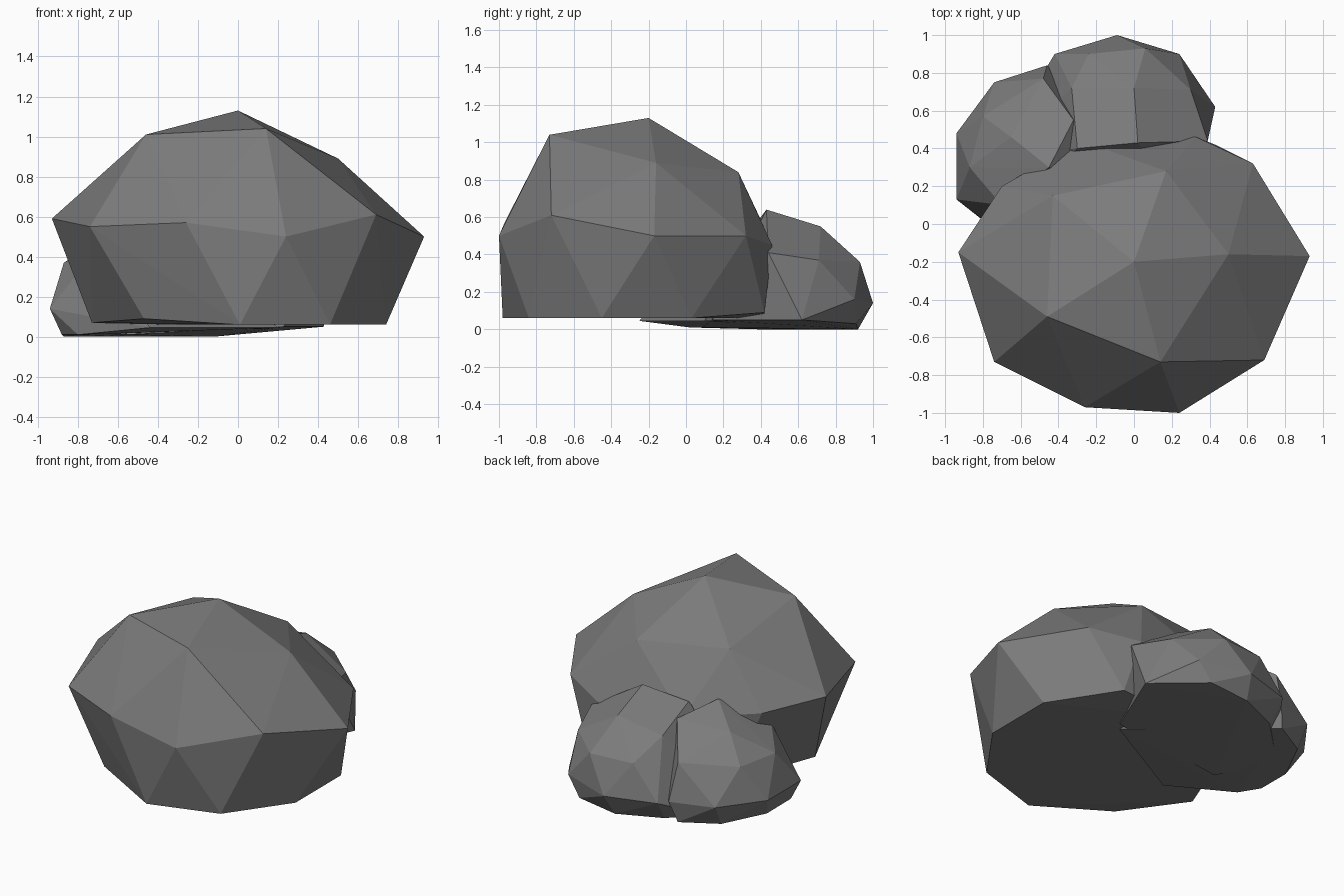
import bpy
import bmesh

# Remove the default cube
default_cube = bpy.data.objects.get("Cube")
if default_cube:
    bpy.data.objects.remove(default_cube, do_unlink=True)

# One stone colour for every boulder
stone = bpy.data.materials.new("grey_stone")
stone.use_nodes = True
stone_colour = (0.2, 0.2, 0.2, 1.0)
stone.diffuse_color = stone_colour
shader = next(n for n in stone.node_tree.nodes if n.type == 'BSDF_PRINCIPLED')
shader.inputs["Base Color"].default_value = stone_colour
shader.inputs["Roughness"].default_value = 0.9


def make_boulder(name, corners):
    """Wrap a flat-faceted convex stone around its chiselled corner points."""
    bm = bmesh.new()
    for corner in corners:
        bm.verts.new(corner)
    bmesh.ops.convex_hull(bm, input=list(bm.verts))
    loose = [v for v in bm.verts if not v.link_faces]
    bmesh.ops.delete(bm, geom=loose, context='VERTS')
    bmesh.ops.recalc_face_normals(bm, faces=list(bm.faces))
    mesh = bpy.data.meshes.new(name)
    bm.to_mesh(mesh)
    bm.free()
    mesh.materials.append(stone)
    boulder = bpy.data.objects.new(name, mesh)
    bpy.context.scene.collection.objects.link(boulder)
    return boulder


# Large boulder: crown, widest ring, then the flat underside
large_crown = [
    (0, -.2, 1.13), (-.46, -.49, 1.01), (.14, -.73, 1.04),
    (.5, -.16, .89), (.17, .28, .84), (-.43, .15, .89),
]
large_girth = [
    (-.93, -.15, .59), (-.74, -.73, .55), (-.26, -.97, .57),
    (.24, -1, .5), (.69, -.72, .61), (.93, -.17, .5),
    (.63, .32, .5), (.33, .46, .45), (-.28, .44, .5), (-.7, .2, .55),
]
large_base = [
    (-.47, -.74, .09), (.01, -.98, .06), (.46, -.84, .06),
    (.74, -.45, .06), (.74, .03, .06), (.43, .42, .09),
    (0, .42, .06), (-.5, .25, .06), (-.73, -.32, .07),
]
make_boulder("large_boulder", large_crown + large_girth + large_base)

# Small boulder behind the large one
back_crown = [
    (.02, .43, .64), (-.3, .4, .6), (0, .72, .55), (-.33, .72, .5),
    (.3, .71, .37), (.39, .44, .41), (.06, .93, .36), (-.24, .9, .36),
]
back_base = [
    (.43, .62, .05), (.24, .9, .16), (-.09, 1, .14), (-.42, .9, .14),
    (.15, .91, .03), (-.12, .92, 0), (-.4, .8, 0), (-.6, .6, 0),
    (-.7, .36, .01), (-.56, .09, .01), (.23, .14, .05),
]
make_boulder("back_boulder", back_crown + back_base)

# Small boulder at the back corner, running under the large one
corner_crown = [
    (-.45, .3, .62), (-.32, .55, .55), (-.65, .46, .51), (-.7, .1, .45),
    (-.87, .3, .37), (-.8, .57, .36), (-.48, .77, .38),
]
corner_base = [
    (-.94, .48, .14), (-.94, .13, .14), (-.74, .75, .14), (-.46, .84, .14),
    (-.87, .39, 0), (-.73, .67, 0), (-.5, .8, 0), (-.88, .15, .01),
    (-.8, .02, .01), (-.44, -.25, .045), (.2, .1, .045),
]
make_boulder("corner_boulder", corner_crown + corner_base)
